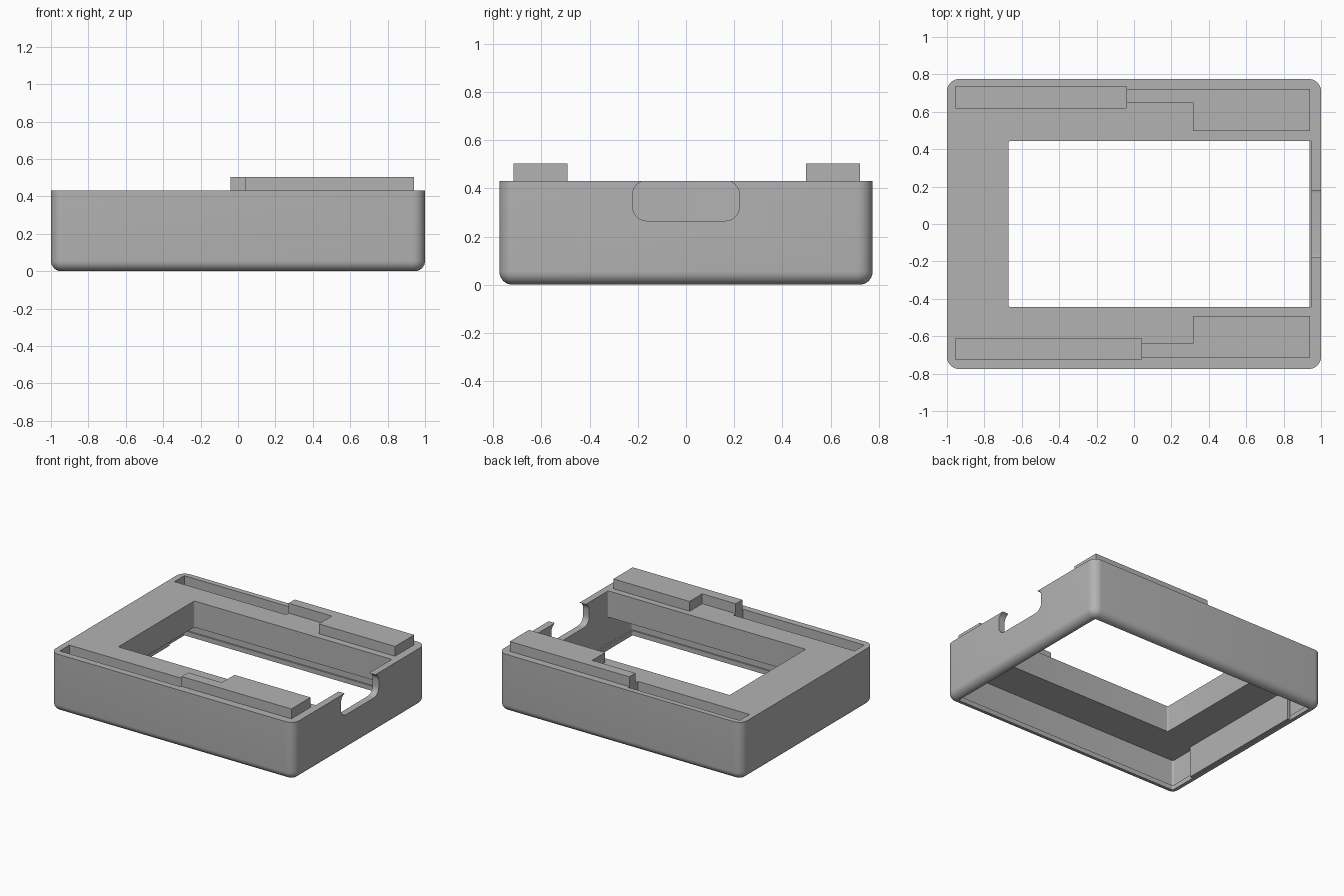
import bpy, bmesh, math

cube = bpy.data.objects.get("Cube")
if cube:
    bpy.data.objects.remove(cube, do_unlink=True)

GREY = (0.45, 0.45, 0.45, 1)
mat = bpy.data.materials.new("plain grey")
mat.use_nodes = True
mat.diffuse_color = GREY
bsdf = mat.node_tree.nodes["Principled BSDF"]
bsdf.inputs["Base Color"].default_value = GREY
bsdf.inputs["Roughness"].default_value = 0.7

HX, HY, TOP = 1.0, 0.775, 0.43   # half sizes and deck height
DECK = 0.235                     # underside of the deck
STEPS = 8


def rounded_rect(x0, x1, y0, y1, r):
    """Counter-clockwise outline with rounded corners."""
    corners = [(x1 - r, y1 - r), (x0 + r, y1 - r), (x0 + r, y0 + r), (x1 - r, y0 + r)]
    pts = []
    for i, (cx, cy) in enumerate(corners):
        for k in range(STEPS + 1):
            a = math.pi / 2 * (i + k / STEPS)
            pts.append((cx + r * math.cos(a), cy + r * math.sin(a)))
    return pts


def loft(name, rings):
    """Closed solid through rings of 3D points."""
    bm = bmesh.new()
    loops = [[bm.verts.new(p) for p in ring] for ring in rings]
    n = len(loops[0])
    for low, high in zip(loops, loops[1:]):
        for i in range(n):
            j = (i + 1) % n
            bm.faces.new((low[i], low[j], high[j], high[i]))
    bm.faces.new(loops[0][::-1])
    bm.faces.new(loops[-1])
    bmesh.ops.recalc_face_normals(bm, faces=bm.faces[:])
    mesh = bpy.data.meshes.new(name)
    bm.to_mesh(mesh)
    bm.free()
    mesh.materials.append(mat)
    obj = bpy.data.objects.new(name, mesh)
    bpy.context.collection.objects.link(obj)
    return obj


def prism(name, outline, z0, z1):
    return loft(name, [[(x, y, z) for x, y in outline] for z in (z0, z1)])


def box(name, x0, x1, y0, y1, z0, z1):
    return prism(name, [(x0, y0), (x1, y0), (x1, y1), (x0, y1)], z0, z1)


def inset_prism(name, d, r, z0, z1):
    return prism(name, rounded_rect(d - HX, HX - d, d - HY, HY - d, r), z0, z1)


def cut(target, cutter):
    cutter.hide_render = True
    mod = target.modifiers.new("cut", "BOOLEAN")
    mod.operation = "DIFFERENCE"
    mod.solver = "EXACT"
    mod.object = cutter
    bpy.context.view_layer.objects.active = target
    bpy.ops.object.modifier_apply(modifier=mod.name)
    bpy.data.objects.remove(cutter, do_unlink=True)


# Outer case: rounded corners and a rounded lower edge
CORNER, FILLET = 0.065, 0.055
rings = []
for k in range(STEPS + 1):
    a = math.pi / 2 * k / STEPS
    d, z = FILLET * (1 - math.sin(a)), FILLET * (1 - math.cos(a))
    outline = rounded_rect(d - HX, HX - d, d - HY, HY - d, CORNER - d)
    rings.append([(x, y, z) for x, y in outline])
rings.append([(x, y, TOP) for x, y, z in rings[-1]])
case = loft("case_shell", rings)

# Hollow underside with a narrow lip at the rim
cut(case, inset_prism("cavity_cutter", 0.05, 0.015, 0.035, DECK))
cut(case, inset_prism("lip_cutter", 0.061, 0.01, -0.1, 0.1))

# Large window through the deck
cut(case, prism("window_cutter", rounded_rect(-0.67, 0.95, -0.445, 0.445, 0.01), 0.1, 0.6))

# Connector notch in the side wall
notch = rounded_rect(-0.222, 0.222, 0.265, 0.433, 0.06)
cut(case, loft("notch_cutter", [[(x, y, z) for y, z in notch] for x in (0.9, 1.1)]))

# Long pockets in the deck
cut(case, box("back_pocket_cutter", -0.955, -0.04, 0.62, 0.735, TOP - 0.07, 0.6))
cut(case, box("front_pocket_cutter", -0.955, 0.04, -0.725, -0.612, TOP - 0.07, 0.6))

# Stepped rails that stand on the deck
for name, start, outer, step, inner in (
    ("back_rail", -0.04, 0.722, 0.65, 0.498),
    ("front_rail", 0.04, -0.717, -0.64, -0.492),
):
    shape = [(start, outer), (0.94, outer), (0.94, inner), (0.315, inner),
             (0.315, step), (start, step)]
    prism(name, shape, TOP - 0.001, 0.503)
# Rail ends reach down into the pockets
box("back_rail_foot", -0.04, -0.03, 0.65, 0.722, TOP - 0.07, TOP)
box("front_rail_foot", 0.04, 0.05, -0.717, -0.64, TOP - 0.07, TOP)

# Thickened middle of the end wall inside the cavity
box("inner_wall_pad", -0.942, -0.92, -0.51, 0.51, 0.005, DECK + 0.005)

# Smooth the fillets, keep the hard edges
bpy.ops.object.select_all(action="DESELECT")
case.select_set(True)
bpy.context.view_layer.objects.active = case
bpy.ops.object.shade_smooth_by_angle(angle=math.radians(30))
